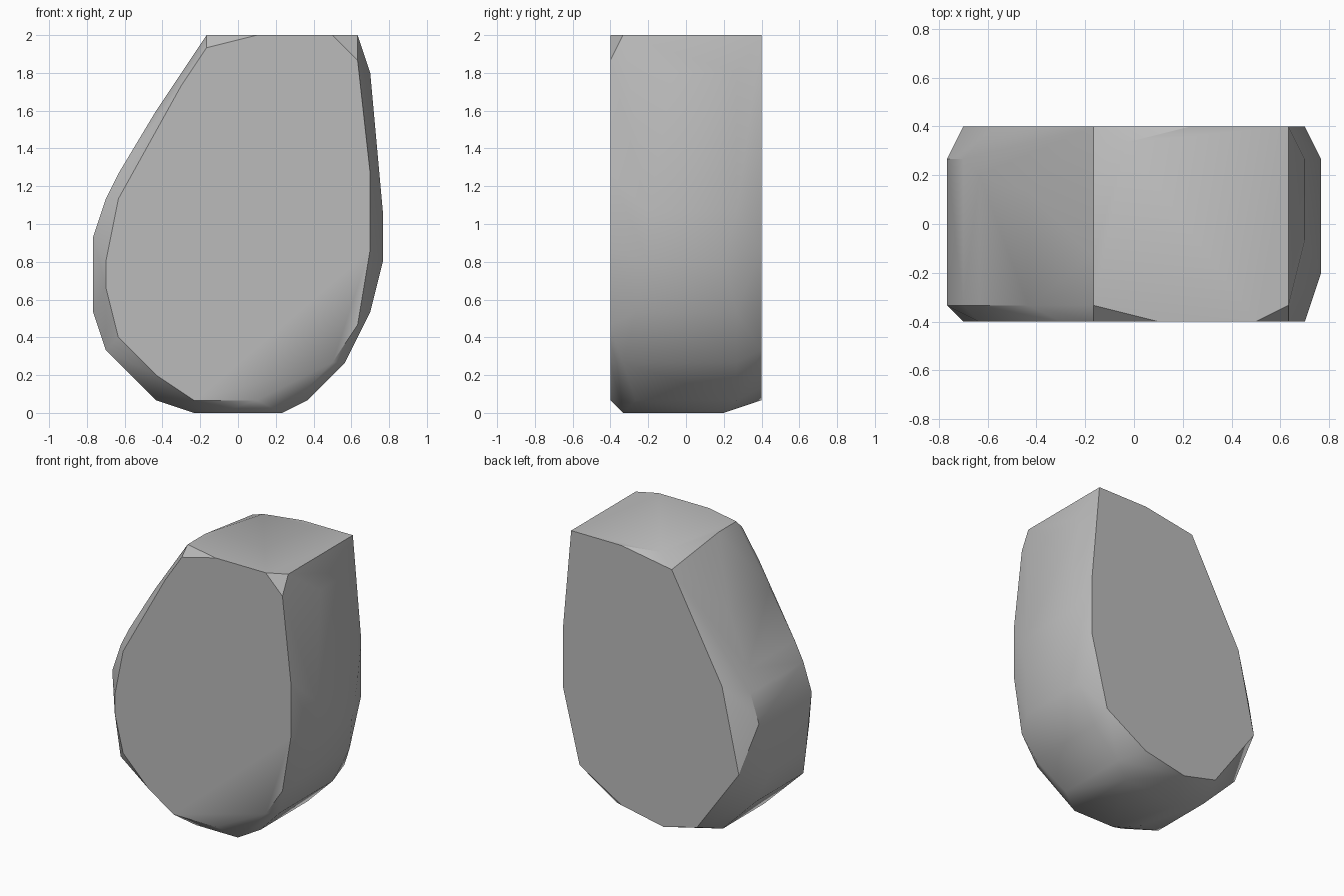
import bpy
import bmesh
import math
from mathutils import Vector

default_cube = bpy.data.objects.get("Cube")
if default_cube:
    bpy.data.objects.remove(default_cube, do_unlink=True)

# The boulder is cut on a regular grid: all profile points are whole grid steps
STEP = 1 / 15
HALF_WIDTH = 11.5
HALF_DEPTH = 6


def grid_point(column, depth, height):
    return Vector((column - HALF_WIDTH, depth, height)) * STEP


# Flat front slice: column, height
front_profile = [(9, 29), (13, 30), (19, 30), (21, 28), (22, 19), (22, 13),
                 (21, 7), (19, 4), (13, 1), (8, 1), (5, 3), (2, 6),
                 (1, 10), (1, 12), (2, 17), (7, 26)]

# Flat back slice: column, height
back_profile = [(21, 30), (15, 30), (9, 29), (3, 18), (1, 9), (6, 2),
                (10, 1), (15, 2), (20, 5), (22, 13), (22, 19)]

# Bulging girdle: column, height, front depth, back depth
girdle = [(0, 8, -4, 2), (0, 14, -5, 4), (1, 17, -5, 4), (2, 19, -5, 3),
          (5, 24, -5, 2), (9, 30, -5, -2), (11, 30, 5, 5), (21, 30, -5, 6),
          (22, 27, -1, 4), (23, 16, -3, 4), (23, 12, -3, 3), (22, 8, -4, 4),
          (20, 4, -5, 4), (17, 1, -4, 4), (15, 0, -5, 3), (10, 0, -5, 3),
          (8, 0, -3, 2), (5, 1, -4, 3), (1, 5, -5, 3)]


def gather_points():
    points = [grid_point(c, -HALF_DEPTH, h) for c, h in front_profile]
    points += [grid_point(c, HALF_DEPTH, h) for c, h in back_profile]
    for c, h, near, far in girdle:
        points += [grid_point(c, depth, h) for depth in {near, far}]
    return points


def make_material(name, colour):
    material = bpy.data.materials.new(name)
    material.use_nodes = True
    material.diffuse_color = colour
    shader = material.node_tree.nodes["Principled BSDF"]
    shader.inputs["Base Color"].default_value = colour
    shader.inputs["Roughness"].default_value = 0.9
    return material


# Wrap the slices and girdle in one convex stone, merging coplanar triangles
bm = bmesh.new()
for point in gather_points():
    bm.verts.new(point)
hull = bmesh.ops.convex_hull(bm, input=bm.verts)
loose = [v for v in bm.verts if not v.link_faces]
bmesh.ops.delete(bm, geom=loose, context="VERTS")
bmesh.ops.dissolve_limit(bm, angle_limit=math.radians(0.5),
                         verts=bm.verts, edges=bm.edges)
bmesh.ops.recalc_face_normals(bm, faces=bm.faces)

mesh = bpy.data.meshes.new("boulder")
bm.to_mesh(mesh)
bm.free()
mesh.materials.append(make_material("stone grey", (0.5, 0.5, 0.5, 1)))

boulder = bpy.data.objects.new("boulder", mesh)
bpy.context.collection.objects.link(boulder)

# Soft shading round the sides, crisp edges on the flat cuts
bpy.ops.object.select_all(action="DESELECT")
boulder.select_set(True)
bpy.context.view_layer.objects.active = boulder
bpy.ops.object.shade_smooth_by_angle(angle=math.radians(30))
